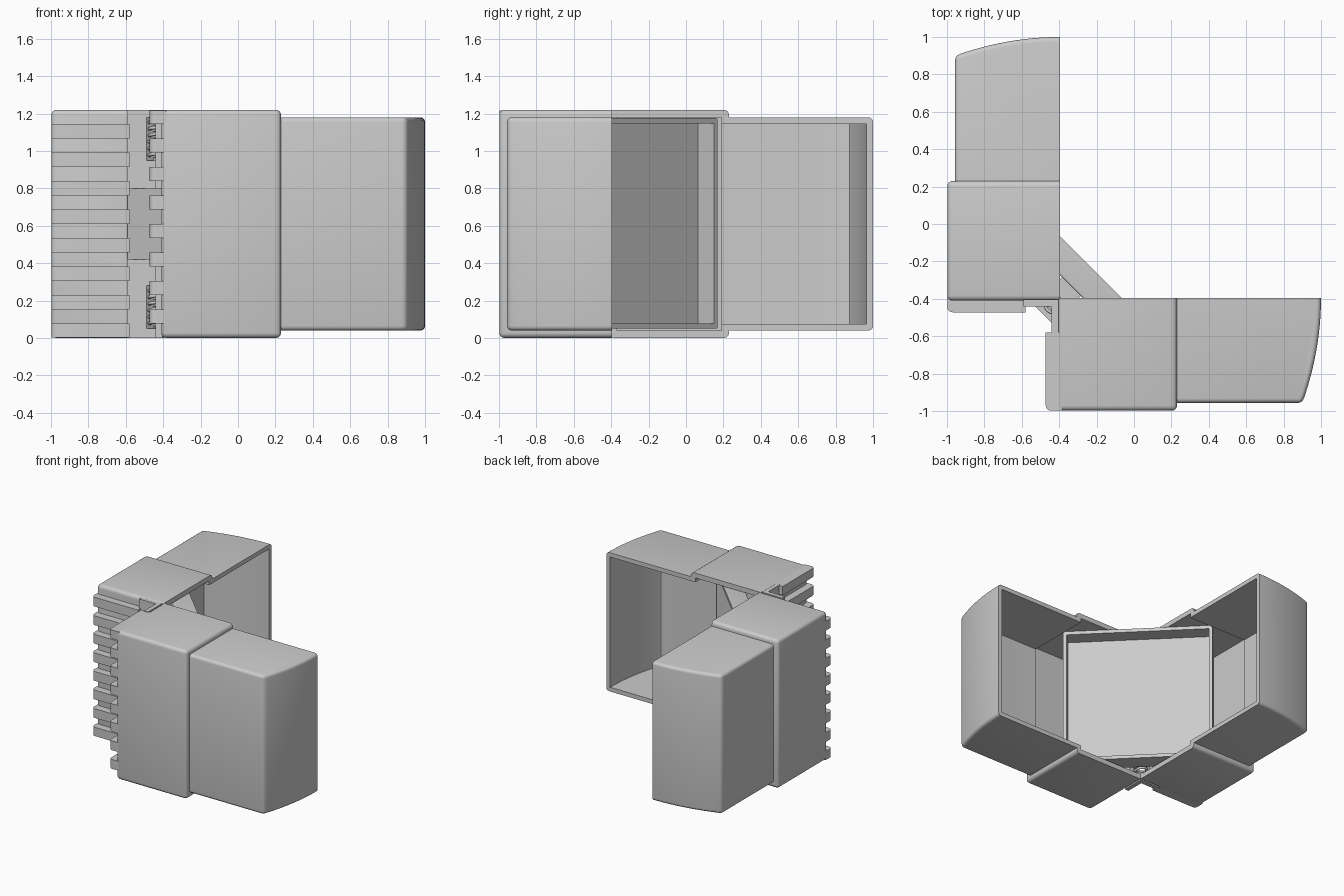
import bpy, bmesh, math

cube = bpy.data.objects.get("Cube")
if cube:
    bpy.data.objects.remove(cube)

grey = bpy.data.materials.new("light_grey")
grey.use_nodes = True
grey.diffuse_color = (0.6, 0.6, 0.6, 1)
grey.node_tree.nodes["Principled BSDF"].inputs["Base Color"].default_value = (0.6, 0.6, 0.6, 1)

H = 1.22          # height of the sleeve
RIM = -0.395      # plane of the open side
HINGE = -0.41     # outer face of the hinge wall
FACE = -0.998     # broad outer face of the sleeve


# Direction helpers: the two halves mirror each other across the diagonal
def front(x, y):
    return x, y


def rear(x, y):
    return y, x


def diagonal(t, s):
    """t runs along the diagonal, s is x + y."""
    d = t / math.sqrt(2)
    return s / 2 + d, s / 2 - d


def prism(name, pts, z0, z1, place=front, open_sides=()):
    """Extrude a plan outline, leaving the listed sides open."""
    plan = [place(*p) for p in pts]
    n = len(plan)
    bm = bmesh.new()
    low = [bm.verts.new((x, y, z0)) for x, y in plan]
    top = [bm.verts.new((x, y, z1)) for x, y in plan]
    bm.faces.new(low[::-1])
    bm.faces.new(top)
    for i in range(n):
        j = (i + 1) % n
        if i not in open_sides:
            bm.faces.new((low[i], low[j], top[j], top[i]))
    area = sum(plan[i - 1][0] * plan[i][1] - plan[i][0] * plan[i - 1][1] for i in range(n))
    if area < 0:
        bmesh.ops.reverse_faces(bm, faces=bm.faces[:])
    mesh = bpy.data.meshes.new(name)
    bm.to_mesh(mesh)
    bm.free()
    ob = bpy.data.objects.new(name, mesh)
    bpy.context.collection.objects.link(ob)
    mesh.materials.append(grey)
    return ob


def rect(x0, x1, y0, y1):
    return [(x0, y0), (x1, y0), (x1, y1), (x0, y1)]


def finish(ob, bevel=0, wall=0, cutters=()):
    """Round the edges, give the wall its thickness, cut openings, bake."""
    if bevel:
        m = ob.modifiers.new("round", "BEVEL")
        m.width, m.segments, m.limit_method = bevel, 4, "ANGLE"
        m.angle_limit = math.radians(40)
    if wall:
        m = ob.modifiers.new("wall", "SOLIDIFY")
        m.thickness, m.offset, m.use_even_offset = wall, -1, True
    for c in cutters:
        c.hide_render = True
        m = ob.modifiers.new("cut", "BOOLEAN")
        m.operation, m.object, m.solver = "DIFFERENCE", c, "EXACT"
    bpy.context.view_layer.update()
    baked = bpy.data.meshes.new_from_object(
        ob.evaluated_get(bpy.context.evaluated_depsgraph_get()))
    ob.modifiers.clear()
    ob.data = baked
    for c in cutters:
        bpy.data.objects.remove(c)
    bpy.ops.object.select_all(action="DESELECT")
    ob.select_set(True)
    bpy.context.view_layer.objects.active = ob
    bpy.ops.object.shade_smooth_by_angle(angle=math.radians(35))


def half(label, place, parity):
    # Slim shell with a bowed end
    arc = []
    for i in range(13):
        k = i / 12
        arc.append((1 - 0.1 * (1 - k) ** 2, -0.957 + k * (RIM + 0.957)))
    slim = prism(label + "_slim_shell", [(0.2, -0.957)] + arc + [(0.2, RIM)],
                 0.04, 1.18, place, open_sides=(13, 14))
    finish(slim, bevel=0.025, wall=0.035)

    # Sleeve: rounded block, trimmed at the rim, hollowed, open into the slim shell
    sleeve = prism(label + "_sleeve", rect(HINGE, 0.23, FACE, RIM + 0.1), 0, H, place)
    cuts = [prism("trim_cutter", rect(-0.8, 0.6, RIM, 0.1), -0.2, H + 0.2, place),
            prism("cavity_cutter", rect(-0.37, 0.19, -0.957, -0.2), 0.04, 1.18, place),
            prism("window_cutter", rect(0.1, 0.3, -0.922, -0.25), 0.075, 1.145, place),
            prism("strap_cutter", rect(-0.6, -0.33, -0.59, -0.3), 0.42, 0.8, place)]
    for z in (0.05, 0.95):
        cuts.append(prism("spring_cutter", rect(-0.6, -0.33, -0.49, -0.3), z, z + 0.23, place))
    finish(sleeve, bevel=0.028, cutters=cuts)

    # Hinge flanges above and below the strap, notched for the springs
    for z0, z1, y1 in ((0, 0.05, -0.44), (0.05, 0.28, -0.49), (0.28, 0.42, -0.44),
                       (0.8, 0.95, -0.44), (0.95, 1.18, -0.49), (1.18, H, -0.44)):
        flange = prism(label + "_hinge_flange",
                       [(-0.405, -0.59), (-0.405, y1 + 0.04), (-0.44, y1), (-0.44, -0.59)],
                       z0, z1, place)
        finish(flange)

    # Interlocking grip ribs
    pitch = H / 16
    r = 0.028
    corner = [(-0.472 + r * (1 - math.cos(a)), FACE + r * (1 - math.sin(a)))
              for a in (i * math.pi / 10 for i in range(6))]
    for i in range(parity, 16, 2):
        z0, z1 = i * pitch, (i + 1) * pitch
        outline = [(-0.39, -0.58), (-0.472, -0.58)] + corner + [(-0.385, FACE + 0.001)]
        rib = prism(label + "_rib", outline, max(z0, 0.004), min(z1, H - 0.004), place)
        finish(rib)


half("front", front, 1)
half("rear", rear, 0)

# Diagonal tray between the halves, open toward the gap
tray = prism("tray", rect(-0.565, 0.565, -0.67, -0.46), 0.05, 1.175, diagonal, open_sides=(2,))
finish(tray, bevel=0.012, wall=0.028)

# Hinge strap joining the tray to both walls
strap = prism("hinge_strap", rect(-0.16, 0.16, -0.97, -0.9), 0.42, 0.8, diagonal)
finish(strap)
boss = prism("strap_boss", rect(-0.07, 0.07, -0.91, -0.66), 0.44, 0.78, diagonal)
finish(boss)

# Hinge springs
for z in (0.06, 0.96):
    curve = bpy.data.curves.new("hinge_spring", "CURVE")
    curve.dimensions = "3D"
    curve.bevel_depth, curve.bevel_resolution = 0.009, 2
    steps, turns = 96, 6
    line = curve.splines.new("POLY")
    line.points.add(steps - 1)
    for i, p in enumerate(line.points):
        k = i / (steps - 1)
        a = turns * math.tau * k
        p.co = (-0.43 + 0.045 * math.cos(a), -0.43 + 0.045 * math.sin(a), z + 0.21 * k, 1)
    curve.materials.append(grey)
    spring = bpy.data.objects.new("hinge_spring", curve)
    bpy.context.collection.objects.link(spring)
